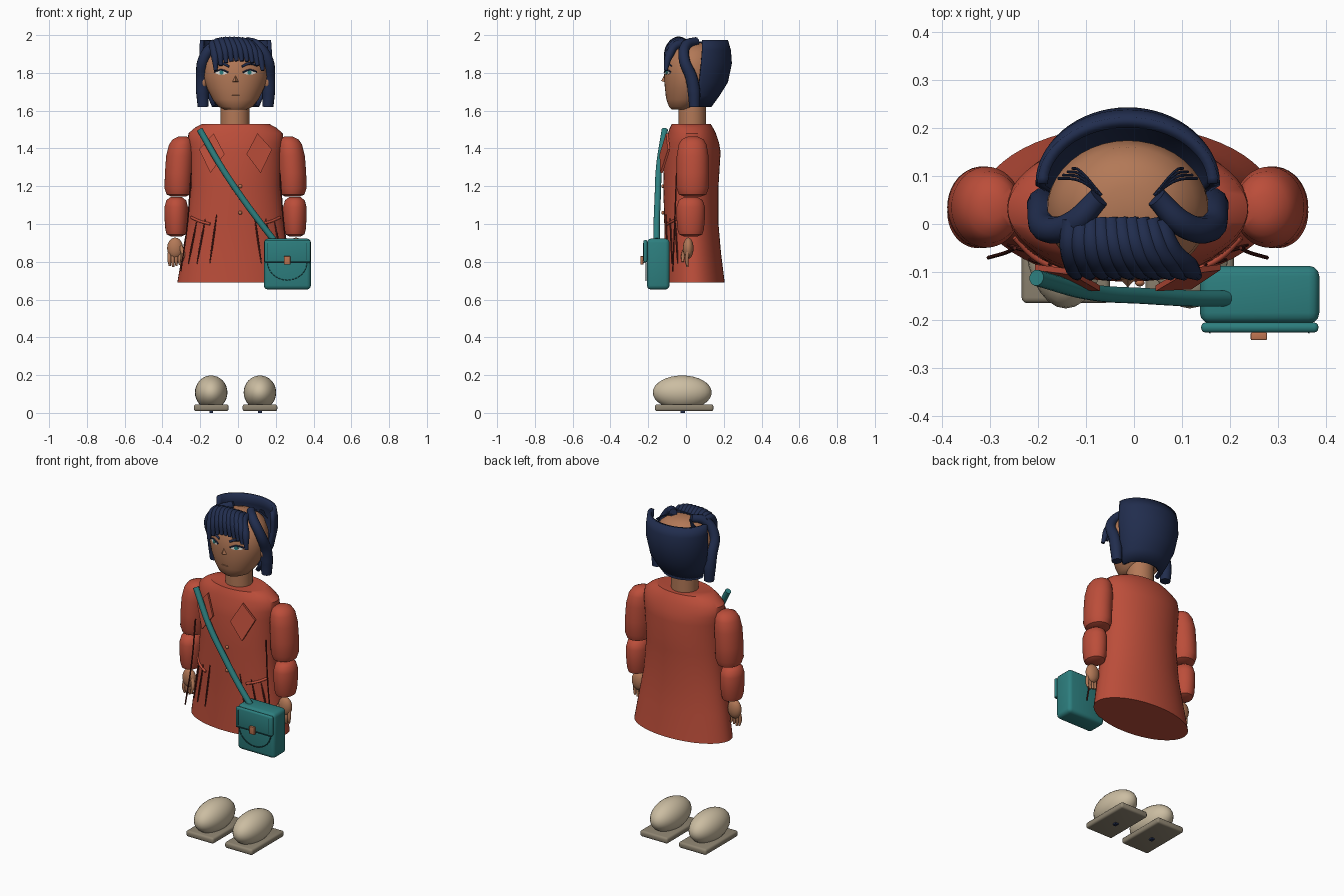
import bpy, bmesh, math
from mathutils import Vector

if "Cube" in bpy.data.objects:
    bpy.data.objects.remove(bpy.data.objects["Cube"])

C = -0.013  # body centre line


def material(name, r, g, b):
    m = bpy.data.materials.new(name)
    m.diffuse_color = (r, g, b, 1)
    m.use_nodes = True
    m.node_tree.nodes["Principled BSDF"].inputs["Base Color"].default_value = m.diffuse_color
    return m


RED = material("coat red", 0.50, 0.075, 0.042)
DARK = material("dark red", 0.10, 0.016, 0.012)
TEAL = material("bag teal", 0.026, 0.21, 0.21)
DTEAL = material("dark teal", 0.01, 0.07, 0.075)
NAVY = material("hair navy", 0.015, 0.026, 0.075)
SKIN = material("skin brown", 0.45, 0.19, 0.095)
COPPER = material("copper", 0.50, 0.17, 0.08)
CREAM = material("shoe cream", 0.60, 0.51, 0.36)
SOLE = material("sole taupe", 0.27, 0.23, 0.165)
WHITE = material("eye white", 0.80, 0.78, 0.72)


def make(name, bm, mat, angle=40, fix=True):
    if fix:
        bmesh.ops.recalc_face_normals(bm, faces=bm.faces[:])
    me = bpy.data.meshes.new(name)
    bm.to_mesh(me)
    bm.free()
    for p in me.polygons:
        p.use_smooth = True
    me.set_sharp_from_angle(angle=math.radians(angle))
    me.materials.append(mat)
    ob = bpy.data.objects.new(name, me)
    bpy.context.collection.objects.link(ob)
    return ob


def loft(name, rings, mat, n=40):
    """Closed skin through elliptical rings (x, half width, front y, back y, z)."""
    bm = bmesh.new()
    rows = []
    for x, rx, yf, yb, z in rings:
        rows.append([bm.verts.new((x + rx * math.cos(t), (yf + yb) / 2 + (yb - yf) / 2 * math.sin(t), z))
                     for t in [2 * math.pi * k / n for k in range(n)]])
    for a, b in zip(rows, rows[1:]):
        for k in range(n):
            bm.faces.new((a[k], a[(k + 1) % n], b[(k + 1) % n], b[k]))
    bm.faces.new(rows[0])
    bm.faces.new(rows[-1])
    return make(name, bm, mat)


def front_y(rings, x, z):
    """Front surface of a loft at the given x and z."""
    for a, b in zip(rings, rings[1:]):
        if a[4] <= z <= b[4]:
            f = (z - a[4]) / (b[4] - a[4])
            cx, rx, yf, yb, _ = [p + (q - p) * f for p, q in zip(a, b)]
            u = min(1, abs((x - cx) / rx))
            return (yf + yb) / 2 - (yb - yf) / 2 * math.sqrt(1 - u * u)
    return 0


def tube(name, pts, radius, mat, radii=None, res=4):
    cu = bpy.data.curves.new(name, 'CURVE')
    cu.dimensions = '3D'
    cu.bevel_depth = radius
    cu.bevel_resolution = res
    cu.resolution_u = 8
    cu.use_fill_caps = True
    sp = cu.splines.new('BEZIER')
    sp.bezier_points.add(len(pts) - 1)
    for i, (bp, p) in enumerate(zip(sp.bezier_points, pts)):
        bp.co = p
        bp.handle_left_type = bp.handle_right_type = 'AUTO'
        bp.radius = radii[i] if radii else 1
    tmp = bpy.data.objects.new(name, cu)
    bpy.context.collection.objects.link(tmp)
    bpy.context.view_layer.update()
    me = bpy.data.meshes.new_from_object(tmp.evaluated_get(bpy.context.evaluated_depsgraph_get()))
    bpy.data.objects.remove(tmp)
    bm = bmesh.new()
    bm.from_mesh(me)
    return make(name, bm, mat)


def ball(name, loc, size, mat):
    bm = bmesh.new()
    bmesh.ops.create_uvsphere(bm, u_segments=28, v_segments=16, radius=1)
    bmesh.ops.scale(bm, vec=size, verts=bm.verts)
    bmesh.ops.translate(bm, vec=loc, verts=bm.verts)
    return make(name, bm, mat)


def box(name, lo, hi, mat, bevel=0.0):
    lo, hi = Vector(lo), Vector(hi)
    bm = bmesh.new()
    bmesh.ops.create_cube(bm, size=1)
    bmesh.ops.scale(bm, vec=hi - lo, verts=bm.verts)
    bmesh.ops.translate(bm, vec=(lo + hi) / 2, verts=bm.verts)
    if bevel:
        bmesh.ops.bevel(bm, geom=bm.edges[:], offset=bevel, segments=3, profile=0.5, affect='EDGES')
    return make(name, bm, mat)


def plate(name, pts, mat, depth=0.006):
    """Thin plate extruded towards the front from an outline."""
    bm = bmesh.new()
    f = bm.faces.new([bm.verts.new(p) for p in pts])
    ext = bmesh.ops.extrude_face_region(bm, geom=[f])
    bmesh.ops.translate(bm, vec=(0, depth, 0), verts=[v for v in ext['geom'] if isinstance(v, bmesh.types.BMVert)])
    return make(name, bm, mat, 20)


# Coat body
coat = [(C, *r) for r in [(.308, -.12, .205, .69), (.282, -.115, .185, .85), (.255, -.115, .172, 1.0),
                          (.237, -.12, .172, 1.2), (.245, -.117, .183, 1.38), (.252, -.108, .175, 1.43),
                          (.25, -.095, .158, 1.48), (.215, -.085, .143, 1.51), (.178, -.075, .13, 1.53)]]
loft("coat", coat, RED, 56)

# Neck and head
loft("neck", [(C - .003, .076, -.04, .106, 1.5), (C - .003, .076, -.04, .106, 1.68)], SKIN)
head = [(C, *r) for r in [(.055, -.075, .03, 1.605), (.09, -.09, .06, 1.62), (.122, -.104, .11, 1.66),
                          (.152, -.112, .148, 1.72), (.17, -.116, .168, 1.78), (.167, -.112, .174, 1.85),
                          (.14, -.085, .16, 1.91), (.095, -.04, .125, 1.945), (.04, .0, .08, 1.96)]]
loft("head", head, SKIN)

# Nose and mouth
bm = bmesh.new()
nose = [bm.verts.new(p) for p in [(C - .022, -.108, 1.75), (C + .022, -.108, 1.75), (C, -.132, 1.757), (C, -.108, 1.80)]]
for a, b, c in [(0, 1, 2), (1, 3, 2), (3, 0, 2), (0, 3, 1)]:
    bm.faces.new((nose[a], nose[b], nose[c]))
make("nose", bm, SKIN, 60)
tube("mouth", [(C + dx, front_y(head, C + dx, 1.68) - .001, 1.68) for dx in (-.02, 0, .02)], .002, SKIN)


def face_point(x, z, lift):
    return (x, front_y(head, x, z) - lift, z)


for s, side in ((-1, "left"), (1, "right")):
    # Eyes, lashes, brows and ears
    ex, ez = C + s * .074, 1.802
    turn = [2 * math.pi * k / 20 for k in range(20)]
    plate(side + "_eye", [face_point(ex + .034 * math.cos(t), ez + .011 * math.sin(t), .003) for t in turn], WHITE, .005)
    plate(side + "_iris", [face_point(ex + .011 * math.cos(t), ez + .0105 * math.sin(t), .005) for t in turn], TEAL, .004)
    tube(side + "_lash", [face_point(ex + s * d, ez + h, .004) for d, h in ((-.035, .001), (0, .014), (.038, .004))],
         .004, NAVY)
    tube(side + "_brow", [face_point(ex + s * d, 1.842 + h, .002) for d, h in ((-.04, -.008), (0, .008), (.042, -.006))],
         .006, NAVY, [1, 1.2, .5])
    ball(side + "_ear", (C + s * .168, .03, 1.76), (.02, .03, .045), SKIN)

    # Side hair lock and fine strands on the crown
    tube(side + "_hair_lock", [(C + s * x, y, z) for x, y, z in ((.06, .055, 1.968), (.115, .0, 1.945), (.168, -.01, 1.875),
                               (.178, .03, 1.77), (.176, .042, 1.7), (.172, .045, 1.62))],
         .032, NAVY, [.7, .85, .9, 1, 1.05, .9])
    for k in range(4):
        tube(side + "_fine_strand", [(C + s * (.145 - .01 * k), .095 + .007 * k, 1.925),
                                     (C + s * .10, .09 + .007 * k, 1.955), (C + s * .055, .06, 1.962)], .003, NAVY, res=2)

    # Puffed sleeves
    upper = [(.302, .5, 1.145), (.302, .85, 1.156), (.302, 1, 1.19), (.3, 1, 1.27), (.294, .99, 1.36), (.288, .87, 1.42),
             (.283, .68, 1.448), (.28, .3, 1.463)]
    loft(side + "_upper_sleeve", [(C + s * x, .074 * k, .035 - .085 * k, .035 + .085 * k, z) for x, k, z in upper], RED)
    lower = [(.5, .935), (.82, .945), (.93, .97), (1, 1.03), (1, 1.09), (.85, 1.125), (.5, 1.142)]
    loft(side + "_lower_sleeve", [(C + s * .314, .062 * k, .025 - .075 * k, .025 + .075 * k, z) for k, z in lower], RED)

    # Hand with fingers and thumb
    hx = C + s * .32
    ball(side + "_palm", (hx, .012, .872), (.042, .028, .056), SKIN)
    for k in range(4):
        fx = hx + s * (.028 - .018 * k)
        tube(side + "_finger", [(fx, .01, .86), (fx + s * .003, .004, .81), (fx, .008, .772 + .006 * abs(k - 1))],
             .010, SKIN, [1, 1, .6])
    tube(side + "_thumb", [(hx - s * .03, .0, .88), (hx - s * .042, -.014, .84), (hx - s * .035, -.018, .80)],
         .011, SKIN, [1, 1, .6])

    # Lapel
    plate(side + "_lapel", [(C + s * x, y, z) for x, y, z in ((.116, -.106, 1.48), (.193, -.096, 1.395),
                            (.133, -.136, 1.27), (.058, -.14, 1.37))], RED, .012)

    # Pocket trim
    tube(side + "_pocket", [(C + s * x, front_y(coat, C + s * x, z) - .004, z)
                            for x, z in ((.135, 1.0), (.19, 1.015), (.235, 1.035))], .007, RED)

    # Pleats and side seam
    for top, low, zt in ((.207, .25, 1.01), (.16, .205, 1.03), (.10, .137, 1.05)):
        tube(side + "_pleat", [(C + s * (top + (low - top) * f), front_y(coat, C + s * (top + (low - top) * f), zt - f * (zt - .79)) - .002,
                                zt - f * (zt - .79)) for f in (0, .33, .66, 1)], .005, DARK, [.5, 1, 1, .5], 2)
    tube(side + "_side_seam", [(C + s * .235, -.05, 1.27), (C + s * .255, -.06, 1.0), (C + s * .29, -.07, .75)],
         .004, DARK, res=2)

    # Shoe with sole and heel pin
    sx = C + s * .129
    ball(side + "_shoe", (sx, -.02, .108), (.086, .156, .09), CREAM)
    box(side + "_sole", (sx - .092, -.165, .009), (sx + .092, .145, .045), SOLE, .012)
    box(side + "_sole_pin", (sx - .01, -.03, 0), (sx + .01, -.006, .012), NAVY)

# Back hair shell, open at the crown
bm = bmesh.new()
rows = []
for z, rx, yf, yb in ((1.975, .188, .085, .222), (1.92, .192, .085, .238), (1.85, .192, .08, .243), (1.75, .175, .07, .222),
                      (1.68, .15, .055, .178), (1.62, .125, .035, .135)):
    rows.append([bm.verts.new((C + rx * math.cos(t), yf + (yb - yf) * math.sin(t), z))
                 for t in [math.pi * k / 32 for k in range(33)]])
for a, b in zip(rows, rows[1:]):
    for k in range(32):
        bm.faces.new((a[k], b[k], b[k + 1], a[k + 1]))
shell = make("back_hair", bm, NAVY, fix=False)
mod = shell.modifiers.new("thickness", 'SOLIDIFY')
mod.thickness = .022
mod.offset = -1

# Swept fringe
for k in range(10):
    f = k / 9
    drop = .05 * abs(2 * f - 1) ** 3
    tube("fringe_strand", [(C - .12 + .19 * f, .01, 1.955), (C - .12 + .205 * f, -.045, 1.97 - drop * .4),
                           (C - .11 + .235 * f, -.088, 1.93 - drop * .7), (C - .105 + .25 * f, -.108, 1.862 - drop)],
         .022, NAVY, [.8, 1, 1, .45])

# Buttons
for z in (1.2, 1.06):
    ball("button", (.012, -.122, z), (.01, .008, .01), COPPER)

# Shoulder strap
tube("strap", [(-.203, -.112, 1.5), (-.09, -.142, 1.305), (.024, -.15, 1.135), (.12, -.155, 1.005), (.19, -.155, .915)],
     .017, TEAL)

# Satchel with flap, stitching and clasp
box("bag_body", (.137, -.207, .653), (.386, -.087, .923), TEAL, .022)
box("bag_flap", (.14, -.226, .797), (.384, -.205, .915), TEAL, .009)
arc = [math.pi * k / 18 for k in range(19)]
for k in range(18):
    pair = [(.261 + .105 * math.cos(t), -.212, .797 - .095 * math.sin(t)) for t in (arc[k], arc[k] + .12)]
    tube("bag_stitch", pair, .003, DTEAL, res=1)
tube("flap_edge", [(.145, -.222, .796), (.38, -.222, .796)], .003, DTEAL, res=2)
for x in (.158, .364):
    tube("flap_stitch", [(x, -.226, .81), (x, -.226, .90)], .002, DTEAL, res=1)
box("clasp", (.243, -.242, .785), (.277, -.226, .83), COPPER, .003)
